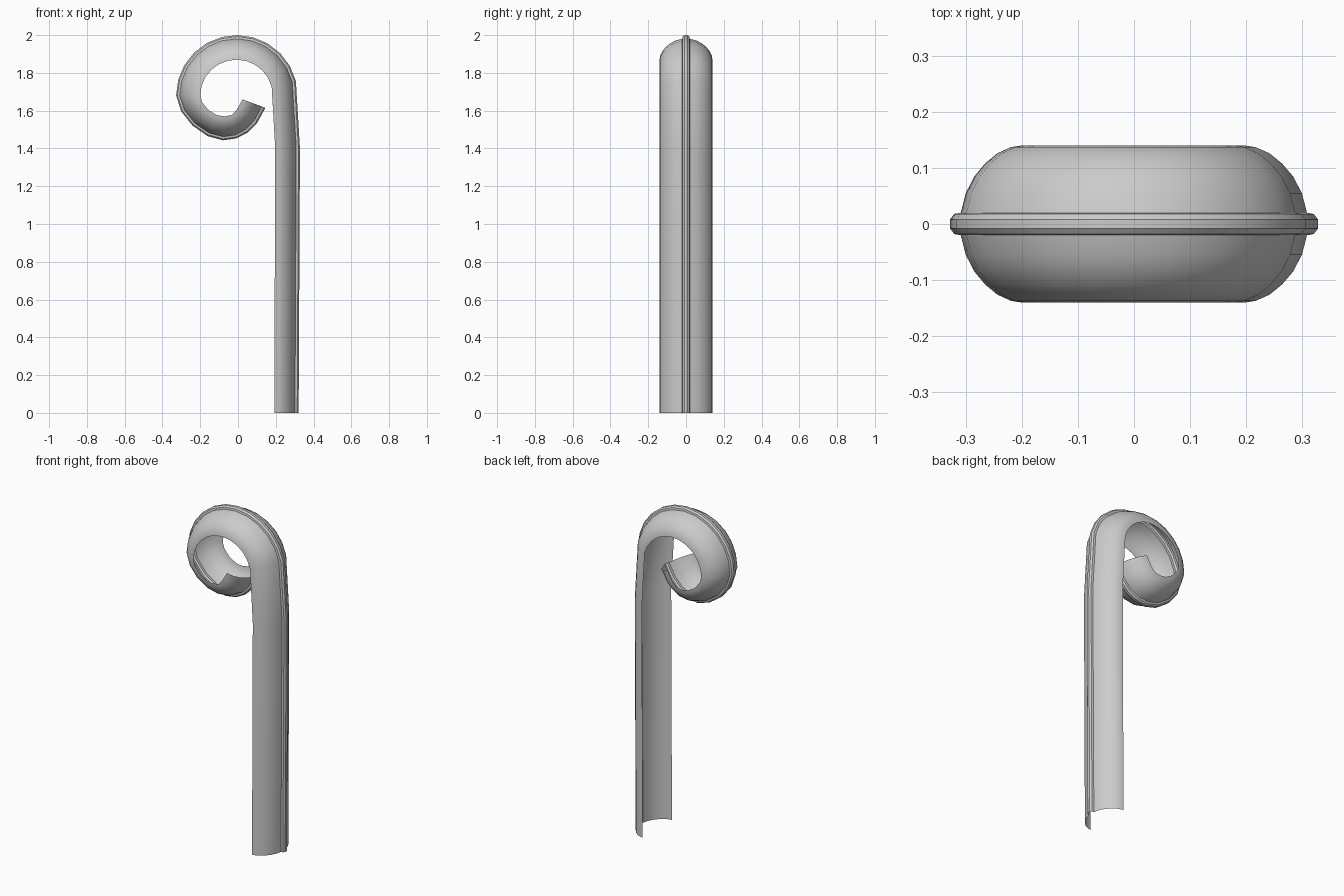
import bpy, bmesh, math

if "Cube" in bpy.data.objects:
    bpy.data.objects.remove(bpy.data.objects["Cube"])

# Path stations in the XZ plane: (inner x, inner z, outer x, outer z)
stations = [(0.192, 0.0, 0.321, 0.0), (0.197, 1.4, 0.328, 1.4)]

# Upper arc of the crook
for i in range(12):
    a = math.radians(14 + 166 * i / 11)
    c, s = math.cos(a), math.sin(a)
    stations.append((-0.008 + 0.192 * c, 1.68 + 0.19 * s,
                     -0.006 + 0.322 * c, 1.68 + 0.32 * s))

# Lower curl, tightening to the free end
stations += [
    (-0.190, 1.645, -0.300, 1.595), (-0.155, 1.602, -0.240, 1.520),
    (-0.108, 1.575, -0.160, 1.465), (-0.070, 1.570, -0.080, 1.443),
    (-0.032, 1.577, -0.010, 1.453), (-0.010, 1.600, 0.050, 1.483),
    (0.003, 1.622, 0.100, 1.533), (0.025, 1.660, 0.145, 1.615)]

# Half cross-section: (y, fraction of the way from inner edge to ridge top)
half = [(0.140, 0.0), (0.137, 0.15), (0.126, 0.34), (0.108, 0.51),
        (0.085, 0.66), (0.055, 0.78), (0.020, 0.85),
        (0.018, 0.94), (0.008, 1.0)]
profile = half + [(-y, u) for y, u in reversed(half)]

# Sweep the open channel with its raised spine along the path
bm = bmesh.new()
rings = []
for ix, iz, ox, oz in stations:
    rings.append([bm.verts.new((ix + (ox - ix) * u, y, iz + (oz - iz) * u))
                  for y, u in profile])
for r0, r1 in zip(rings, rings[1:]):
    for j in range(len(profile) - 1):
        bm.faces.new((r0[j], r1[j], r1[j + 1], r0[j + 1]))
bm.normal_update()
# Face the surface outwards
if sum(f.normal.x for f in bm.faces if f.calc_center_median().z < 1) < 0:
    bmesh.ops.reverse_faces(bm, faces=bm.faces[:])

mesh = bpy.data.meshes.new("curled_channel")
bm.to_mesh(mesh)
bm.free()
obj = bpy.data.objects.new("curled_channel", mesh)
bpy.context.collection.objects.link(obj)
bpy.context.view_layer.objects.active = obj
obj.select_set(True)
bpy.ops.object.shade_smooth_by_angle(angle=math.radians(30))
